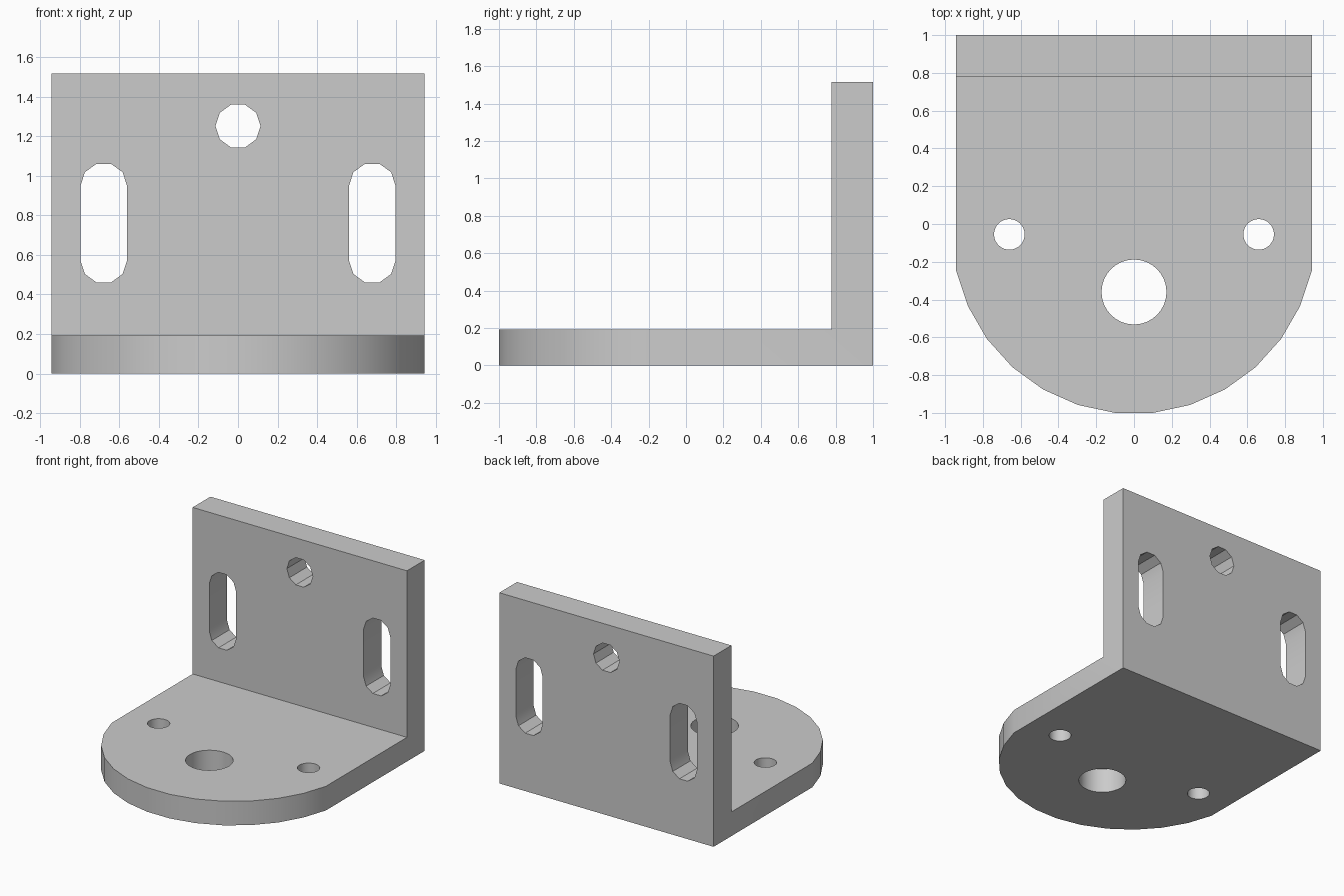
import bpy, bmesh
from math import sin, cos, radians, pi
from mathutils import Vector

cube = bpy.data.objects.get("Cube")
if cube:
    bpy.data.objects.remove(cube, do_unlink=True)

HALF_W, BASE_T, WALL_H, WALL_Y = 0.943, 0.192, 1.517, 0.777

steel = bpy.data.materials.new("plain grey")
steel.use_nodes = True
grey = (0.6, 0.6, 0.6, 1)
steel.diffuse_color = grey
steel.node_tree.nodes["Principled BSDF"].inputs["Base Color"].default_value = grey


def prism(name, points, direction):
    """Closed solid made by sweeping a flat outline along a direction."""
    bm = bmesh.new()
    face = bm.faces.new([bm.verts.new(p) for p in points])
    swept = bmesh.ops.extrude_face_region(bm, geom=[face])
    moved = [v for v in swept["geom"] if isinstance(v, bmesh.types.BMVert)]
    bmesh.ops.translate(bm, verts=moved, vec=Vector(direction))
    bmesh.ops.recalc_face_normals(bm, faces=bm.faces)
    mesh = bpy.data.meshes.new(name)
    bm.to_mesh(mesh)
    bm.free()
    mesh.materials.append(steel)
    obj = bpy.data.objects.new(name, mesh)
    bpy.context.collection.objects.link(obj)
    return obj


def circle(r, sides):
    return [(r * cos(2 * pi * i / sides), r * sin(2 * pi * i / sides)) for i in range(sides)]


def combine(target, cutter, operation):
    """Apply a boolean, then discard the helper solid."""
    cutter.hide_render = True
    mod = target.modifiers.new("cut", 'BOOLEAN')
    mod.operation, mod.solver, mod.object = operation, 'EXACT', cutter
    bpy.context.view_layer.objects.active = target
    bpy.ops.object.modifier_apply(modifier=mod.name)
    bpy.data.objects.remove(cutter, do_unlink=True)


def base_hole(x, y, r):
    outline = [(x + a, y + b, -0.1) for a, b in circle(r, 32)]
    combine(bracket, prism("base_hole", outline, (0, 0, 0.5)), 'DIFFERENCE')


def wall_hole(x, z, r, half_length=0):
    # Stretching a ten-sided circle at its middle makes a slot
    pts = circle(r, 10)
    if half_length:
        top = [(a, b + half_length) for a, b in pts[:6]]
        pts = top + [(-a, -b) for a, b in top]
    outline = [(x + a, 0.6, z + b) for a, b in pts]
    combine(bracket, prism("wall_hole", outline, (0, 0.6, 0)), 'DIFFERENCE')


# L-shaped side profile, swept wider than needed
side = [(-1.2, 0), (1, 0), (1, WALL_H), (WALL_Y, WALL_H), (WALL_Y, BASE_T), (-1.2, BASE_T)]
bracket = prism("angle_bracket", [(-1.2, y, z) for y, z in side], (2.4, 0, 0))

# Plan outline: straight sides and a rounded front edge
R, ARC_Y = 0.963, -0.042
plan = [(HALF_W, 1.2), (-HALF_W, 1.2)]
plan += [(R * sin(radians(a)), ARC_Y - R * cos(radians(a))) for a in range(-78, 79, 12)]
plan[2] = (-HALF_W, plan[2][1])
plan[-1] = (HALF_W, plan[-1][1])
combine(bracket, prism("plan_outline", [(x, y, -0.5) for x, y in plan], (0, 0, 3)), 'INTERSECT')

# Base holes
base_hole(0, -0.36, 0.172)
for s in (-1, 1):
    base_hole(s * 0.66, -0.055, 0.081)

# Wall hole and slots
wall_hole(0, 1.252, 0.114)
for s in (-1, 1):
    wall_hole(s * 0.679, 0.761, 0.118, 0.188)

bpy.ops.object.select_all(action='DESELECT')
bracket.select_set(True)
bpy.context.view_layer.objects.active = bracket
bpy.ops.object.shade_smooth_by_angle(angle=radians(30))
